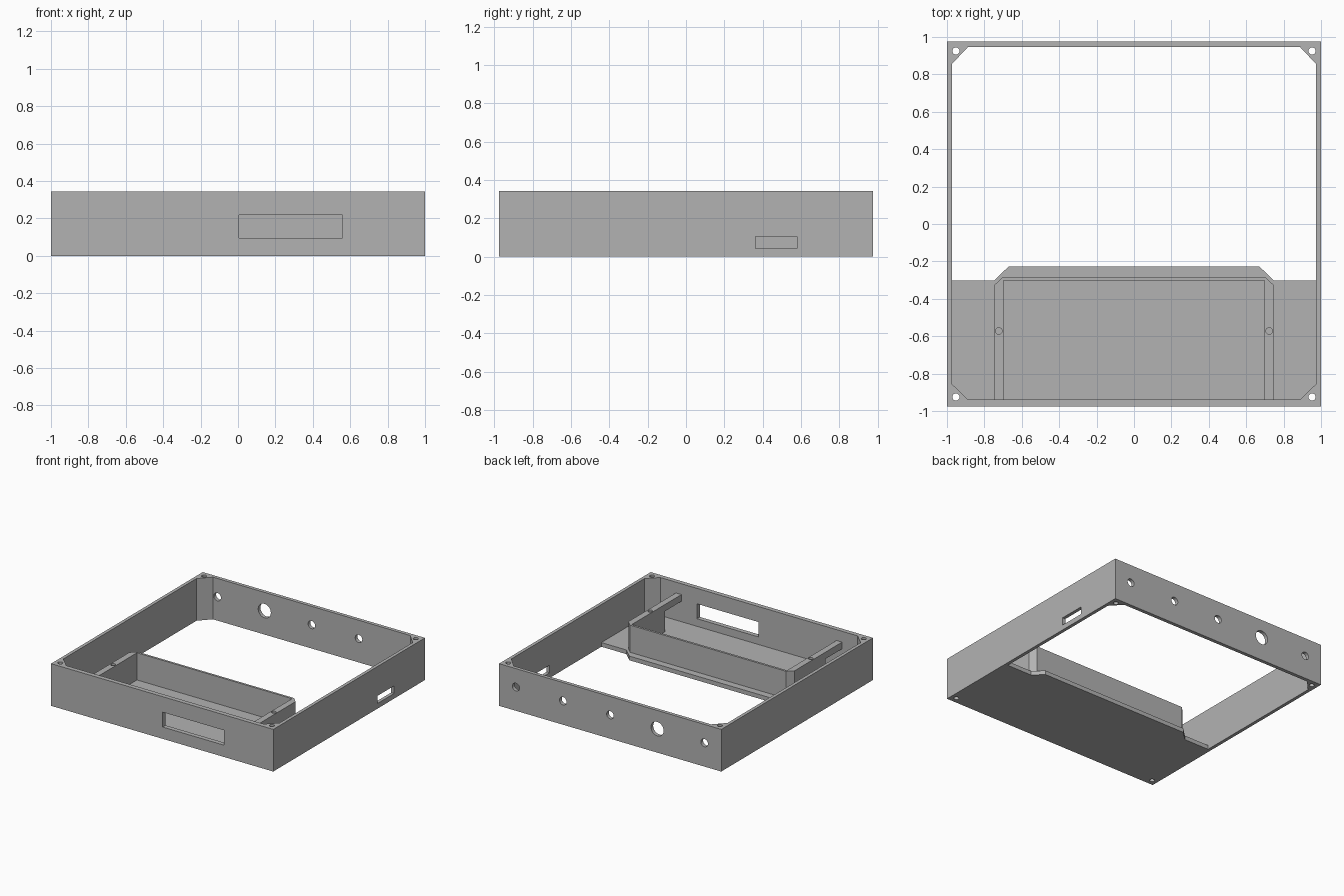
import bpy
import bmesh
from mathutils import Matrix, Vector

if "Cube" in bpy.data.objects:
    bpy.data.objects.remove(bpy.data.objects["Cube"], do_unlink=True)

HEIGHT, FLOOR, TRAY_TOP = 0.343, 0.034, 0.255
HALF_X, HALF_Y = 1.0, 0.975
INNER_X, INNER_BACK, INNER_FRONT = 0.973, 0.946, -0.938

grey = bpy.data.materials.new("plain_grey")
grey.use_nodes = True
colour = (0.45, 0.45, 0.45, 1)
grey.diffuse_color = colour
grey.node_tree.nodes["Principled BSDF"].inputs["Base Color"].default_value = colour


def finish(name, bm):
    bmesh.ops.recalc_face_normals(bm, faces=bm.faces)
    mesh = bpy.data.meshes.new(name)
    bm.to_mesh(mesh)
    bm.free()
    mesh.materials.append(grey)
    obj = bpy.data.objects.new(name, mesh)
    bpy.context.collection.objects.link(obj)
    return obj


def prism(name, outline, low, high):
    """Extrude a flat outline straight up."""
    bm = bmesh.new()
    face = bm.faces.new([bm.verts.new((x, y, low)) for x, y in outline])
    top = bmesh.ops.extrude_face_region(bm, geom=[face])["geom"]
    verts = [v for v in top if isinstance(v, bmesh.types.BMVert)]
    bmesh.ops.translate(bm, verts=verts, vec=(0, 0, high - low))
    return finish(name, bm)


def box(name, low, high):
    (x0, y0, z0), (x1, y1, z1) = low, high
    return prism(name, [(x0, y0), (x1, y0), (x1, y1), (x0, y1)], z0, z1)


def rod(name, centre, radius, depth, axis="Z"):
    bm = bmesh.new()
    turn = Vector((0, 0, 1)).rotation_difference(
        Vector((0, 1, 0) if axis == "Y" else (0, 0, 1))).to_matrix().to_4x4()
    bmesh.ops.create_cone(bm, cap_ends=True, segments=32, radius1=radius, radius2=radius,
                          depth=depth, matrix=Matrix.Translation(centre) @ turn)
    return finish(name, bm)


def mirrored(half):
    """Complete an outline that starts and ends beside the centre line."""
    return half + [(-x, y) for x, y in reversed(half)]


def cut(target, cutter):
    mod = target.modifiers.new("cut", "BOOLEAN")
    mod.operation, mod.solver, mod.object = "DIFFERENCE", "EXACT", cutter
    bpy.context.view_layer.objects.active = target
    bpy.ops.object.modifier_apply(modifier=mod.name)
    bpy.data.objects.remove(cutter, do_unlink=True)


# Outer frame with a chamfered opening
frame = box("outer_frame", (-HALF_X, -HALF_Y, 0), (HALF_X, HALF_Y, HEIGHT))
opening = mirrored([(0.888, INNER_FRONT), (INNER_X, -0.856),
                    (INNER_X, 0.856), (0.888, INNER_BACK)])
cut(frame, prism("opening_cutter", opening, -0.1, HEIGHT + 0.1))

# Corner screw holes
for x in (-0.952, 0.952):
    for y in (-0.925, 0.925):
        cut(frame, rod("screw_cutter", (x, y, HEIGHT / 2), 0.019, 1))

# Row of round holes in the back wall, one of them larger
for i in range(-2, 3):
    radius = 0.057 if i == -1 else 0.032
    cut(frame, rod("back_hole_cutter", (i * 0.424, HALF_Y, 0.193), radius, 0.2, "Y"))

# Front window and side slot
cut(frame, box("window_cutter", (0.005, -1.1, 0.096), (0.558, -0.9, 0.217)))
cut(frame, box("slot_cutter", (0.9, 0.363, 0.042), (1.1, 0.578, 0.104)))

# Floor of the front part, with a chamfered tab behind the tray
floor = prism("front_floor", mirrored([
    (0.888, INNER_FRONT), (INNER_X, -0.856), (INNER_X, -0.302),
    (0.748, -0.302), (0.67, -0.227)]), 0, FLOOR)

# U-shaped tray wall standing on the floor
tray = prism("tray_wall", [
    (0.698, INNER_FRONT), (0.748, INNER_FRONT), (0.748, -0.328), (0.703, -0.284),
    (-0.703, -0.284), (-0.748, -0.328), (-0.748, INNER_FRONT), (-0.698, INNER_FRONT),
    (-0.698, -0.302), (0.698, -0.302)], FLOOR, TRAY_TOP)
for side in (-1, 1):
    # Cable passage below the front end, and a blind screw hole from above
    x = side * 0.723
    cut(tray, box("passage_cutter", (x - 0.1, -1, 0), (x + 0.1, -0.728, 0.2)))
    cut(tray, rod("tray_screw_cutter", (x, -0.572, TRAY_TOP), 0.018, 0.2))

# Smooth the round holes, keep all other edges sharp
bpy.ops.object.select_all(action="DESELECT")
for obj in (frame, floor, tray):
    obj.select_set(True)
bpy.context.view_layer.objects.active = frame
bpy.ops.object.shade_smooth_by_angle()
